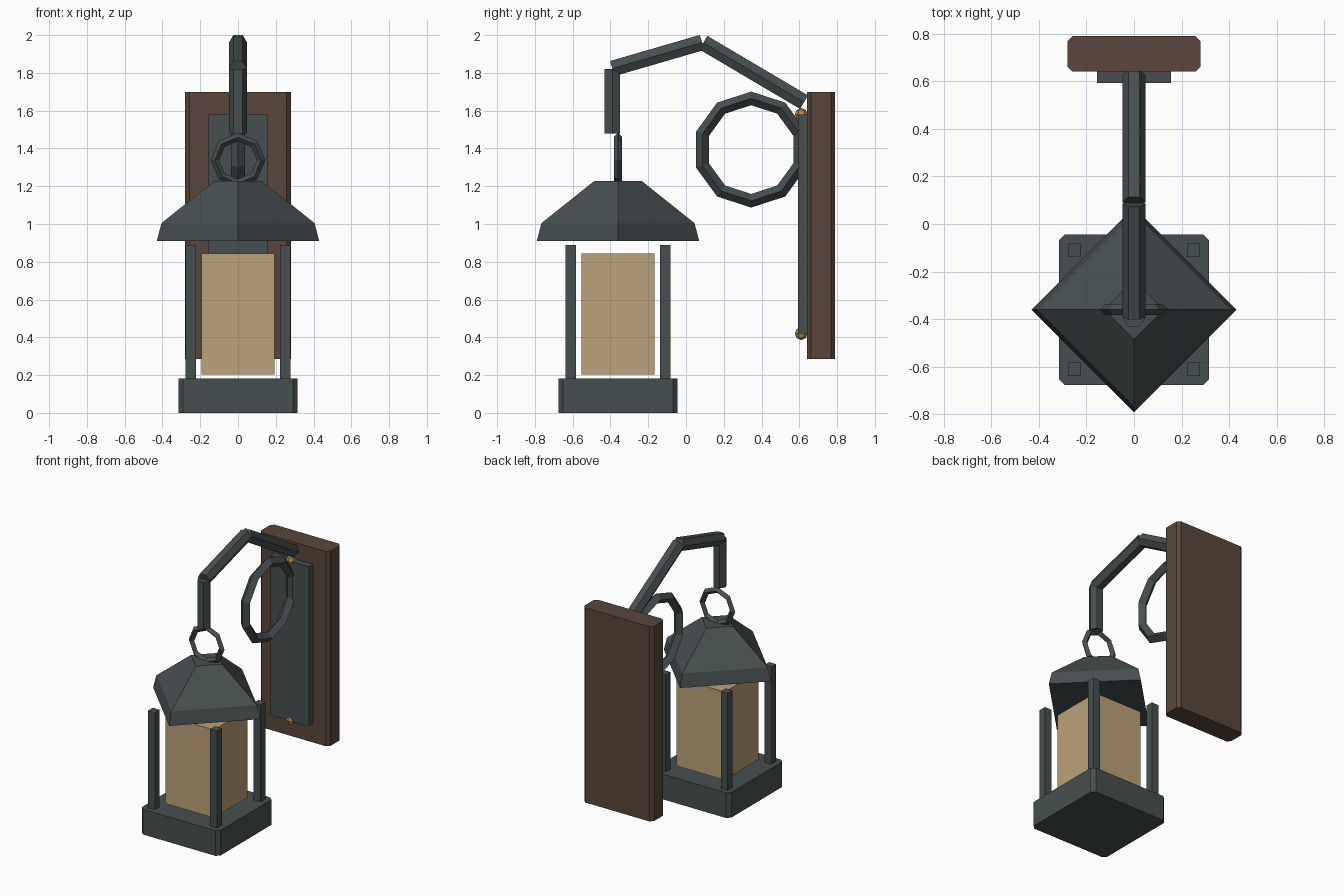
import bpy, bmesh, math
from mathutils import Vector

if "Cube" in bpy.data.objects:
    bpy.data.objects.remove(bpy.data.objects["Cube"])

LY = -0.36  # lantern centre depth


def material(name, color):
    m = bpy.data.materials.new(name)
    m.diffuse_color = (*color, 1)
    m.use_nodes = True
    m.node_tree.nodes["Principled BSDF"].inputs["Base Color"].default_value = m.diffuse_color
    return m


IRON = material("iron", (0.062, 0.078, 0.080))
WOOD = material("wood", (0.100, 0.062, 0.043))
GLASS = material("amber_glass", (0.50, 0.36, 0.19))
BRASS = material("brass", (0.45, 0.27, 0.08))


def finish(name, bm, mat):
    bmesh.ops.recalc_face_normals(bm, faces=bm.faces)
    me = bpy.data.meshes.new(name)
    bm.to_mesh(me)
    bm.free()
    me.materials.append(mat)
    ob = bpy.data.objects.new(name, me)
    bpy.context.collection.objects.link(ob)
    return ob


def box(name, lo, hi, mat, chamfer=0):
    # axis-aligned box with optionally chamfered vertical edges
    lo, hi = Vector(lo), Vector(hi)
    bm = bmesh.new()
    bmesh.ops.create_cube(bm, size=1)
    for v in bm.verts:
        v.co = (lo + hi) / 2 + v.co * (hi - lo)
    if chamfer:
        edges = [e for e in bm.edges
                 if abs(e.verts[0].co.z - e.verts[1].co.z) > 1e-4]
        bmesh.ops.bevel(bm, geom=edges, offset=chamfer, segments=1,
                        affect='EDGES')
    return finish(name, bm, mat)


def bar(name, a, b, r, mat):
    # hexagonal bar in the x = 0 plane, corners pointing sideways
    a, b = Vector((0, *a)), Vector((0, *b))
    side = Vector((1, 0, 0))
    up = (b - a).normalized().cross(side)
    bm = bmesh.new()
    ends = []
    for p in (a, b):
        ends.append([bm.verts.new(p + r * (math.cos(t) * side + math.sin(t) * up))
                     for t in (i * math.pi / 3 for i in range(6))])
        bm.faces.new(ends[-1])
    for i in range(6):
        j = (i + 1) % 6
        bm.faces.new((ends[0][i], ends[0][j], ends[1][j], ends[1][i]))
    return finish(name, bm, mat)


def ring(name, center, axis_u, major, minor, sides, mat):
    # upright faceted ring with a diamond section, lying in the u-z plane
    c, u, z = Vector(center), Vector(axis_u), Vector((0, 0, 1))
    n = u.cross(z)
    bm = bmesh.new()
    loops = []
    for i in range(sides):
        t = 2 * math.pi * i / sides
        d = math.sin(t) * u + math.cos(t) * z
        loops.append([bm.verts.new(c + d * (major + minor * a) + n * minor * b)
                      for a, b in ((1, 0), (0, 1), (-1, 0), (0, -1))])
    for i in range(sides):
        p, q = loops[i], loops[(i + 1) % sides]
        for k in range(4):
            m = (k + 1) % 4
            bm.faces.new((p[k], p[m], q[m], q[k]))
    return finish(name, bm, mat)


# Wall mount
box("wall_board", (-0.28, 0.64, 0.285), (0.28, 0.79, 1.70), WOOD, 0.022)
box("mount_plate", (-0.155, 0.592, 0.42), (0.155, 0.645, 1.58), IRON)
for name, z in (("lower_bolt", 0.42), ("upper_bolt", 1.58)):
    bm = bmesh.new()
    bmesh.ops.create_uvsphere(bm, u_segments=6, v_segments=4, radius=0.034)
    bmesh.ops.translate(bm, verts=bm.verts, vec=(0, 0.61, z))
    finish(name, bm, BRASS)

# Bent arm and scroll ring
path = [(0.625, 1.645), (0.092, 1.96), (-0.39, 1.823)]
bar("arm_rear", path[0], path[1], 0.048, IRON)
bar("arm_front", (0.085, 1.961), path[2], 0.048, IRON)
bar("arm_drop", (-0.39, 1.82), (-0.39, 1.48), 0.048, IRON)
ring("scroll_ring", (0, 0.345, 1.394), (0, 1, 0), 0.271, 0.036, 10, IRON)
ring("hanging_ring", (0, LY, 1.338), (1, 0, 0), 0.122, 0.022, 8, IRON)

# Lantern roof: square tiers turned 45 degrees
bm = bmesh.new()
tiers = [[bm.verts.new((r * math.cos(k * math.pi / 2),
                        LY + r * math.sin(k * math.pi / 2), z))
          for k in range(4)]
         for r, z in ((0.43, 0.91), (0.405, 1.005), (0.125, 1.228))]
bm.faces.new(tiers[0])
bm.faces.new(tiers[-1])
for lower, upper in zip(tiers, tiers[1:]):
    for k in range(4):
        m = (k + 1) % 4
        bm.faces.new((lower[k], lower[m], upper[m], upper[k]))
finish("lantern_roof", bm, IRON)

# Lantern body
box("lantern_base", (-0.316, LY - 0.316, 0), (0.316, LY + 0.316, 0.183), IRON, 0.025)
box("lantern_glass", (-0.194, LY - 0.194, 0.203), (0.194, LY + 0.194, 0.843), GLASS)
for sx, xn in ((-1, "left"), (1, "right")):
    for sy, yn in ((-1, "front"), (1, "back")):
        x, y = sx * 0.25, LY + sy * 0.25
        box(f"{yn}_{xn}_post", (x - 0.028, y - 0.028, 0.175),
            (x + 0.028, y + 0.028, 0.888), IRON)
